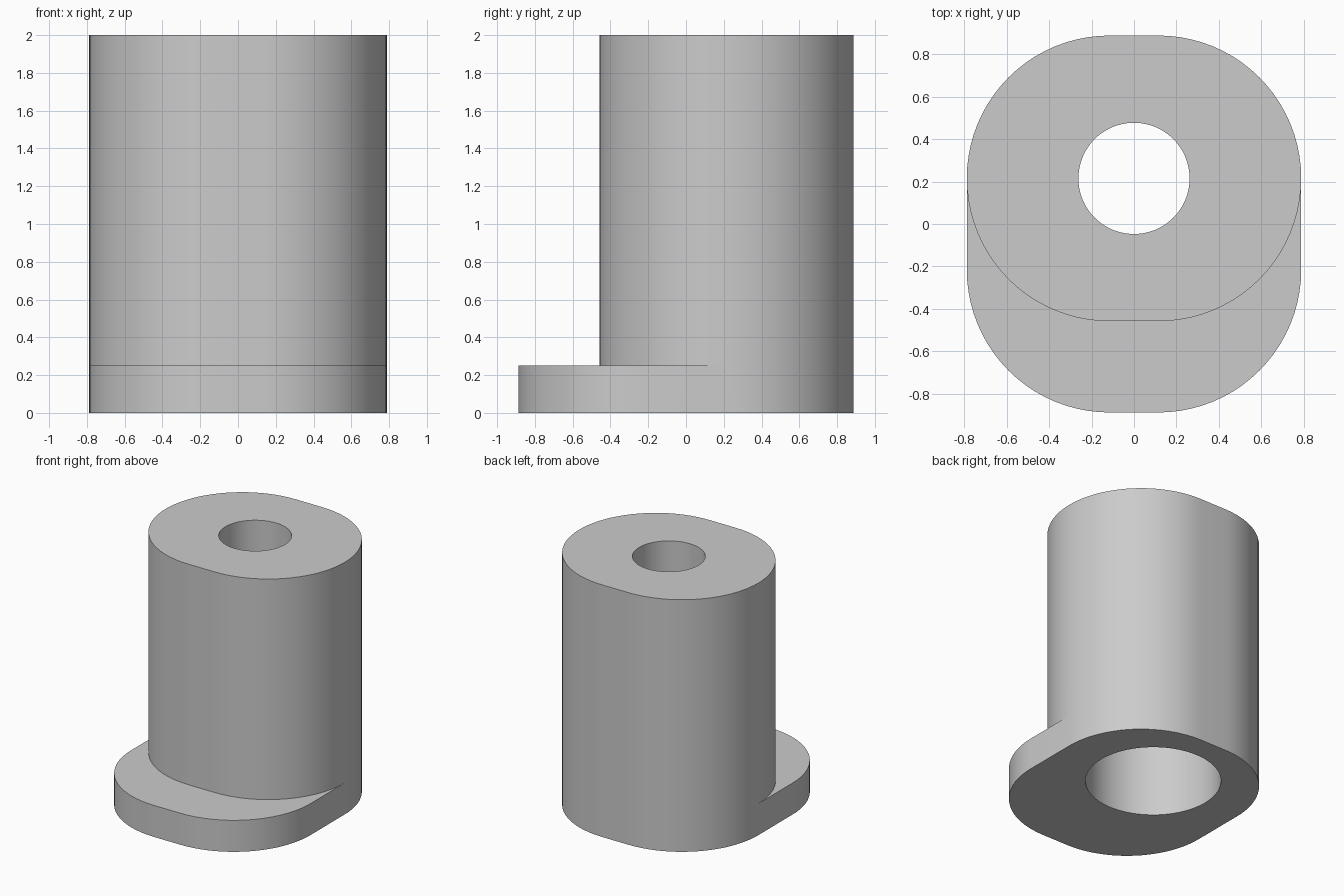
import bpy, bmesh, math

cube = bpy.data.objects.get("Cube")
if cube:
    bpy.data.objects.remove(cube, do_unlink=True)

STEPS = 20      # segments per quarter turn
AXIS_Y = 0.215  # the column and bore sit behind the centre
HEIGHT = 2.0
FLANGE = 0.25
POCKET = 1.5    # depth of the wide bore from below


def ring(bm, z, radius, half_flat=0.0, front=AXIS_Y, back=AXIS_Y):
    """Rounded outline made of four quarter arcs with matching angles."""
    centres = [(half_flat, back), (-half_flat, back),
               (-half_flat, front), (half_flat, front)]
    verts = []
    for q, (cx, cy) in enumerate(centres):
        for i in range(STEPS + 1):
            a = (q + i / STEPS) * math.pi / 2
            verts.append(bm.verts.new((cx + radius * math.cos(a),
                                       cy + radius * math.sin(a), z)))
    return verts


grey = bpy.data.materials.new("plain grey")
grey.use_nodes = True
colour = (0.6, 0.6, 0.6, 1)
grey.diffuse_color = colour
grey.node_tree.nodes["Principled BSDF"].inputs["Base Color"].default_value = colour

bm = bmesh.new()
outer = dict(radius=0.673, half_flat=0.115)
rings = [
    # flange, extended to the front
    ring(bm, 0, front=-AXIS_Y, **outer),
    ring(bm, FLANGE, front=-AXIS_Y, **outer),
    # column
    ring(bm, FLANGE, **outer),
    ring(bm, HEIGHT, **outer),
    # narrow bore at the top
    ring(bm, HEIGHT, 0.262),
    ring(bm, POCKET, 0.262),
    # wide bore from below
    ring(bm, POCKET, 0.487),
    ring(bm, 0, 0.487),
]
for lower, upper in zip(rings, rings[1:] + rings[:1]):
    n = len(lower)
    for i in range(n):
        j = (i + 1) % n
        bm.faces.new((lower[i], lower[j], upper[j], upper[i]))

# weld the places where flange and column share a wall
bmesh.ops.remove_doubles(bm, verts=bm.verts, dist=0.0005)
bmesh.ops.recalc_face_normals(bm, faces=bm.faces)

mesh = bpy.data.meshes.new("flanged_post")
bm.to_mesh(mesh)
bm.free()
mesh.materials.append(grey)
post = bpy.data.objects.new("flanged_post", mesh)
bpy.context.collection.objects.link(post)

bpy.ops.object.select_all(action='DESELECT')
post.select_set(True)
bpy.context.view_layer.objects.active = post
bpy.ops.object.shade_smooth_by_angle(angle=math.radians(30))
